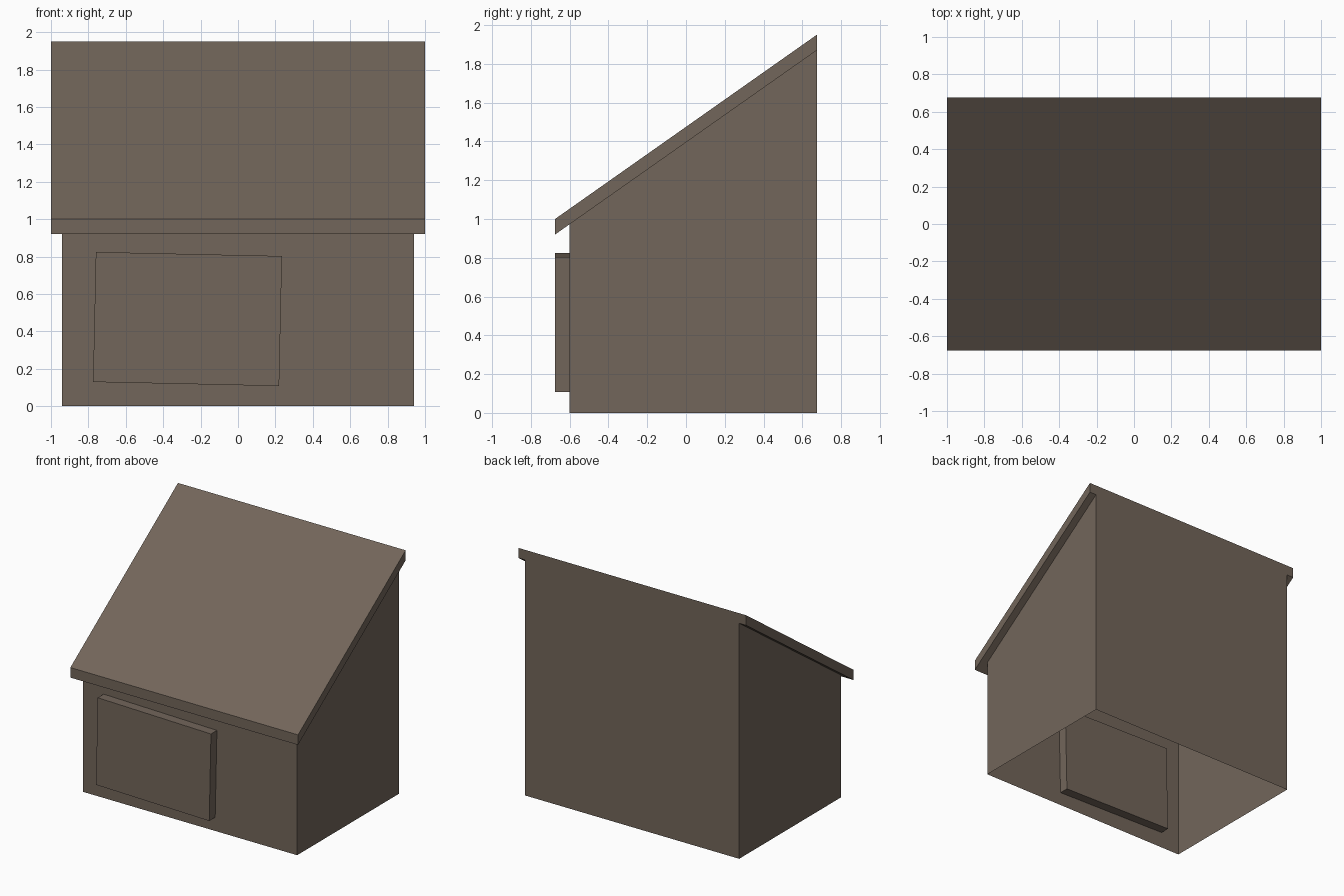
import bpy
import math

if "Cube" in bpy.data.objects:
    bpy.data.objects.remove(bpy.data.objects["Cube"])

# One brown colour for the whole shed
brown = bpy.data.materials.new("weathered_brown")
brown.diffuse_color = (0.17, 0.132, 0.103, 1.0)
brown.use_nodes = True
brown.node_tree.nodes["Principled BSDF"].inputs["Base Color"].default_value = brown.diffuse_color

FRONT, WALL_FRONT, BACK = -0.675, -0.6, 0.675
EAVE, RIDGE, THICK = 1.0, 1.95, 0.08


def roof_z(y):
    """Height of the roof's upper surface at depth y."""
    return EAVE + (RIDGE - EAVE) * (y - FRONT) / (BACK - FRONT)


def extrude_profile(name, profile, half_width, open_edges=()):
    """Extrude a (y, z) side profile along x, leaving the listed edges open."""
    n = len(profile)
    verts = [(x, y, z) for x in (-half_width, half_width) for y, z in profile]
    faces = [tuple(reversed(range(n))), tuple(range(n, 2 * n))]
    for i in range(n):
        if i not in open_edges:
            j = (i + 1) % n
            faces.append((i, j, j + n, i + n))
    mesh = bpy.data.meshes.new(name)
    mesh.from_pydata(verts, [], faces)
    mesh.materials.append(brown)
    obj = bpy.data.objects.new(name, mesh)
    bpy.context.collection.objects.link(obj)
    return obj


# Walls: thin shell, open at the floor and under the roof
extrude_profile("walls", [(WALL_FRONT, 0), (BACK, 0), (BACK, roof_z(BACK) - THICK),
                          (WALL_FRONT, roof_z(WALL_FRONT) - THICK)], 0.94, (0, 2))

# Sloping roof slab overhanging the front and sides
extrude_profile("roof", [(FRONT, EAVE - THICK), (BACK, RIDGE - THICK),
                         (BACK, RIDGE), (FRONT, EAVE)], 1.0)

# Slightly crooked shutter passing through the front wall
bpy.ops.mesh.primitive_cube_add(size=1, location=(-0.27, WALL_FRONT, 0.466),
                                rotation=(0, math.radians(1.25), 0))
shutter = bpy.context.object
shutter.name = "shutter"
shutter.scale = (0.995, 0.15, 0.695)
shutter.data.materials.append(brown)
